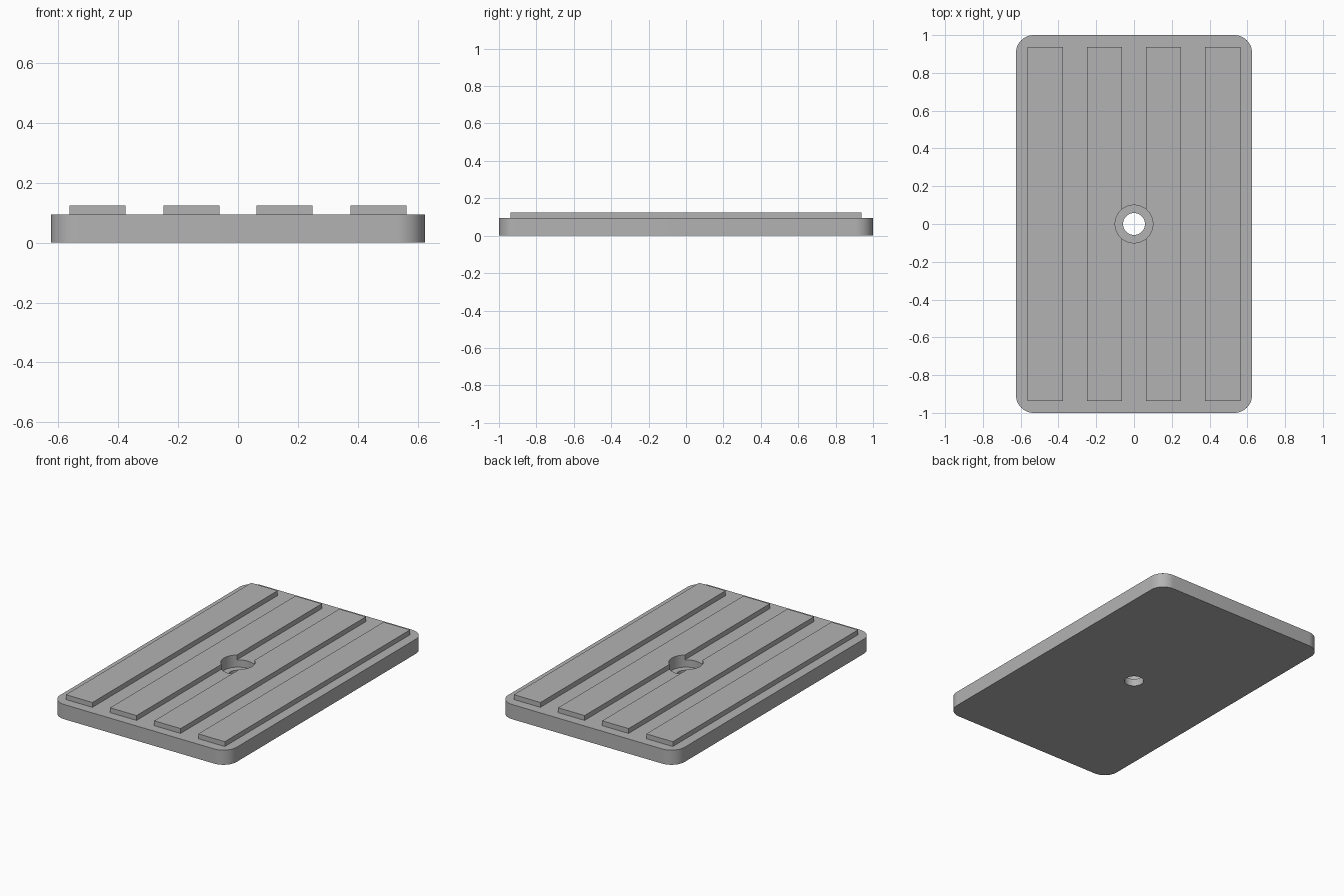
import bpy
from math import radians

cube = bpy.data.objects.get("Cube")
if cube:
    bpy.data.objects.remove(cube, do_unlink=True)

grey = bpy.data.materials.new("light grey")
grey.use_nodes = True
COLOUR = (0.45, 0.45, 0.45, 1)
grey.diffuse_color = COLOUR
grey.node_tree.nodes["Principled BSDF"].inputs["Base Color"].default_value = COLOUR

PLATE_TOP = 0.094
RIB_TOP = 0.125
FLOOR = 0.047


def box(name, x, width, length, z0, z1):
    bpy.ops.mesh.primitive_cube_add(size=1, location=(x, 0, (z0 + z1) / 2))
    ob = bpy.context.object
    ob.name = name
    ob.scale = (width, length, z1 - z0)
    bpy.ops.object.transform_apply(location=False, rotation=False)
    ob.data.materials.append(grey)
    return ob


def cutter(name, radius, z0, z1):
    bpy.ops.mesh.primitive_cylinder_add(vertices=64, radius=radius, depth=z1 - z0,
                                        location=(0, 0, (z0 + z1) / 2))
    ob = bpy.context.object
    ob.name = name
    ob.hide_render = True
    ob.data.materials.append(grey)
    return ob


def cut(ob, tool):
    bpy.context.view_layer.objects.active = ob
    mod = ob.modifiers.new("cut", "BOOLEAN")
    mod.operation = "DIFFERENCE"
    mod.solver = "EXACT"
    mod.object = tool
    bpy.ops.object.modifier_apply(modifier=mod.name)


# Base plate with rounded upright corners
plate = box("base_plate", 0, 1.25, 2, 0, PLATE_TOP)
weights = plate.data.attributes.new("bevel_weight_edge", "FLOAT", "EDGE")
for edge in plate.data.edges:
    a, b = (plate.data.vertices[i].co for i in edge.vertices)
    weights.data[edge.index].value = 1 if abs(a.z - b.z) > 0.01 else 0
bevel = plate.modifiers.new("corners", "BEVEL")
bevel.limit_method = "WEIGHT"
bevel.width = 0.094
bevel.segments = 12
bpy.ops.object.modifier_apply(modifier=bevel.name)

# Four raised ribs running front to back
ribs = {}
for side, sign in (("left", 1), ("right", -1)):
    for place, x in (("inner", 0.156), ("outer", 0.469)):
        ribs[side, place] = box(f"{side}_{place}_rib", sign * x, 0.1875, 1.875,
                                PLATE_TOP, RIB_TOP)

# Stepped screw hole, also clipping the inner ribs
recess = cutter("recess_cutter", 0.1, FLOOR, 0.3)
bore = cutter("bore_cutter", 0.058, -0.1, 0.3)
cut(plate, recess)
cut(plate, bore)
for side in ("left", "right"):
    cut(ribs[side, "inner"], recess)
for tool in (recess, bore):
    bpy.data.objects.remove(tool, do_unlink=True)

# Smooth the round walls, keep the edges sharp
bpy.ops.object.select_all(action="DESELECT")
for ob in (plate, *ribs.values()):
    ob.select_set(True)
bpy.context.view_layer.objects.active = plate
bpy.ops.object.shade_smooth_by_angle(angle=radians(30))
